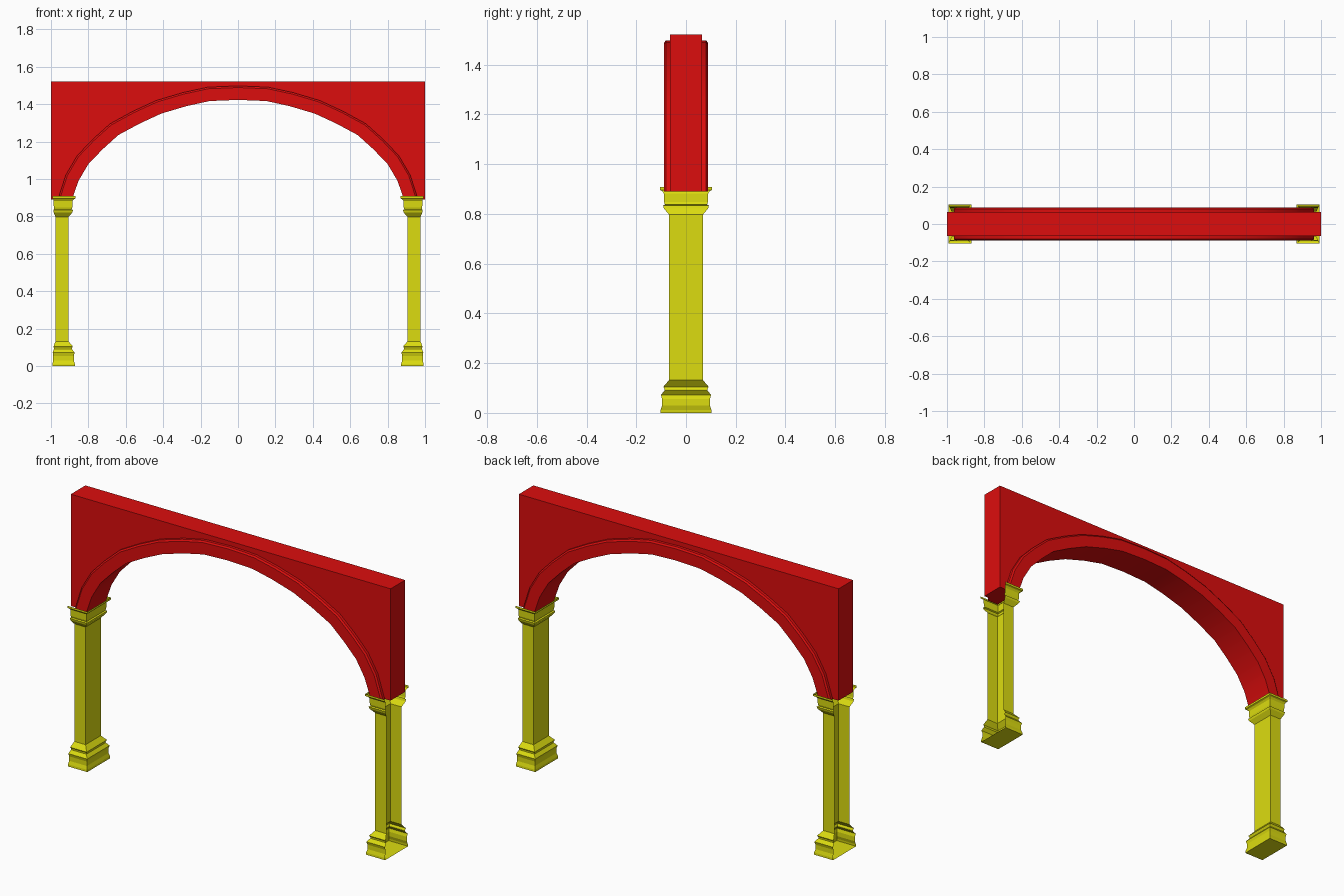
import bpy, bmesh, math
from mathutils import Vector

cube = bpy.data.objects.get("Cube")
if cube:
    bpy.data.objects.remove(cube)


def material(name, rgb):
    m = bpy.data.materials.new(name)
    m.use_nodes = True
    m.diffuse_color = (*rgb, 1)
    m.node_tree.nodes["Principled BSDF"].inputs["Base Color"].default_value = (*rgb, 1)
    return m


RED = material("red", (0.72, 0.004, 0.004))
YELLOW = material("yellow", (0.72, 0.72, 0.005))


def loft(name, sections, mat, closed, caps):
    """Skin a row of equal-length sections; caps = which end sections to fill."""
    bm = bmesh.new()
    rows = [[bm.verts.new(p) for p in s] for s in sections]
    n = len(rows[0])
    for a, b in zip(rows, rows[1:]):
        for i in range(n if closed else n - 1):
            j = (i + 1) % n
            bm.faces.new((a[i], a[j], b[j], b[i]))
    for i in caps:
        bm.faces.new(rows[i])
    bmesh.ops.recalc_face_normals(bm, faces=bm.faces)
    me = bpy.data.meshes.new(name)
    bm.to_mesh(me)
    bm.free()
    me.materials.append(mat)
    ob = bpy.data.objects.new(name, me)
    bpy.context.collection.objects.link(ob)
    return ob


# Arch curve from crown to springing, mirrored to a full span
SPRING, TOP, WALL_Y = 0.89, 1.522, 0.065
half = [(0, 1.423), (0.152, 1.417), (0.275, 1.39), (0.41, 1.35), (0.527, 1.296),
        (0.64, 1.235), (0.725, 1.158), (0.80, 1.08), (0.853, 0.99), (0.888, SPRING)]
curve = [Vector((-x, z)) for x, z in half[:0:-1]] + [Vector(p) for p in half]


def offset(d):
    """Curve pushed outward by d, with level ends."""
    out = []
    for i, p in enumerate(curve):
        if i in (0, len(curve) - 1):
            out.append(p + Vector((math.copysign(d, p.x), 0)))
        else:
            t = (curve[i + 1] - curve[i - 1]).normalized()
            out.append(p + Vector((-t.y, t.x)) * d)
    return out


# Spandrel wall, its lower edge hidden within the arch moulding
edge = [Vector((-1, SPRING))] + offset(0.03) + [Vector((1, SPRING))]
wall = [[(p.x, -WALL_Y, p.y), (p.x, WALL_Y, p.y),
         (p.x, WALL_Y, TOP), (p.x, -WALL_Y, TOP)] for p in edge]
loft("spandrel_wall", wall, RED, True, (0, -1))

# Arch moulding with a bevelled outer rim
side = [(0, 0.088), (0.066, 0.088), (0.075, 0.081)]
profile = [(d, -y) for d, y in side] + [(d, y) for d, y in reversed(side)]
rings = [(offset(d), y) for d, y in profile]
sections = [[(pts[i].x, y, pts[i].y) for pts, y in rings] for i in range(len(curve))]
arch = loft("arch_moulding", sections, RED, True, (0, -1))
bpy.context.view_layer.objects.active = arch
arch.select_set(True)
bpy.ops.object.shade_smooth_by_angle(angle=math.radians(25))
arch.select_set(False)

# Pillars: moulded shells, open on the outer side and at the top
pillar = [(0, 0.035), (0.012, 0.034), (0.03, 0.028), (0.055, 0.028), (0.072, 0.033),
          (0.09, 0.018), (0.096, 0.018), (0.105, 0.023), (0.132, 0), (0.797, 0),
          (0.822, 0.021), (0.834, 0.024), (0.838, 0.017), (0.847, 0.02), (0.882, 0.021),
          (0.892, 0.028), (0.896, 0.037), (0.908, 0.037)]
for sx, name in ((1, "left_pillar"), (-1, "right_pillar")):
    shell = []
    for z, d in pillar:
        inner, outer, y = sx * (0.906 - d), sx * (0.976 + 0.45 * d), 0.068 + d
        shell.append([(outer, -y, z), (inner, -y, z), (inner, y, z), (outer, y, z)])
    loft(name, shell, YELLOW, False, (0,))
